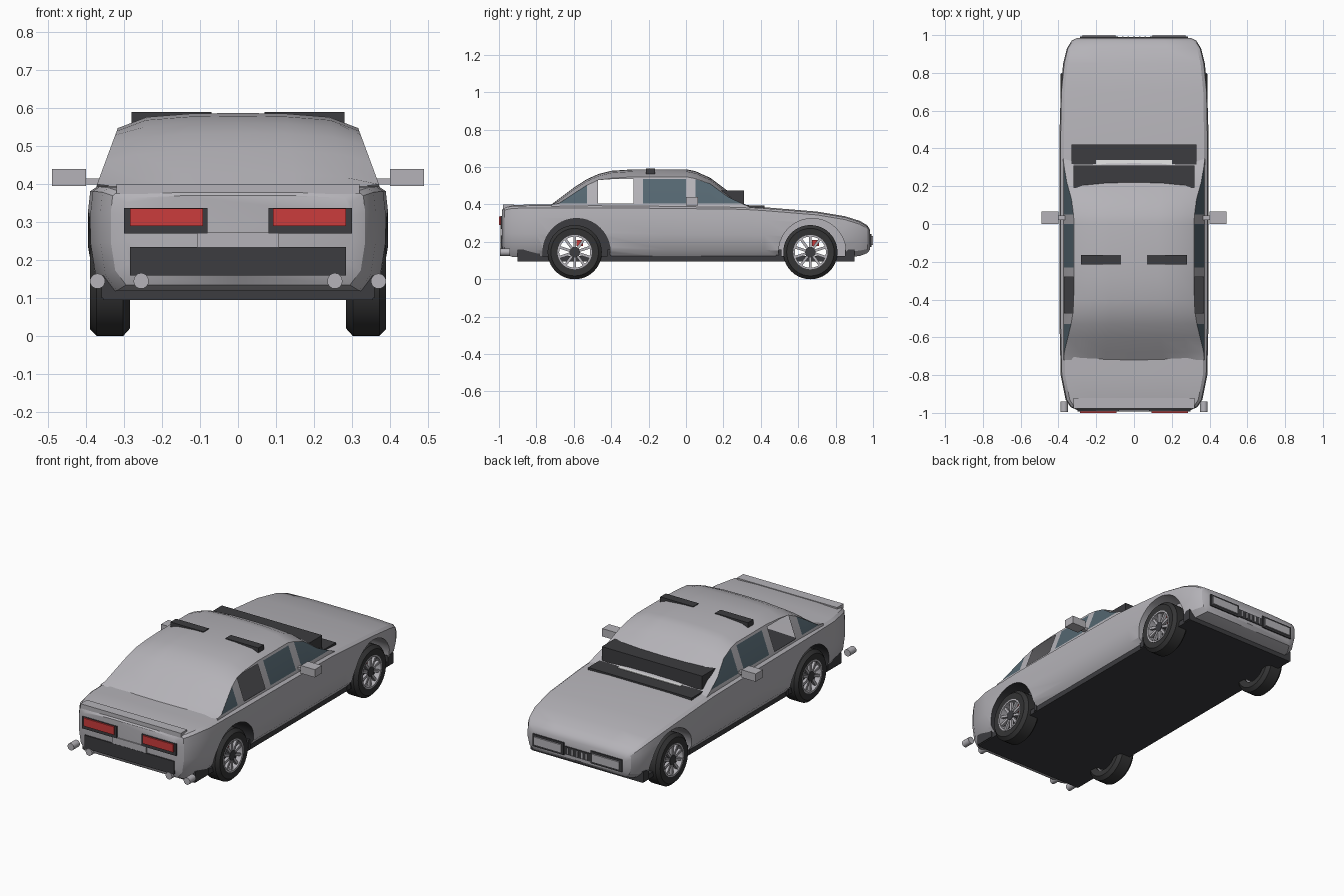
import bpy, bmesh, math
from mathutils import Matrix, Vector

if "Cube" in bpy.data.objects:
    bpy.data.objects.remove(bpy.data.objects["Cube"])


def material(name, *rgb):
    m = bpy.data.materials.new(name)
    m.use_nodes = True
    m.diffuse_color = (*rgb, 1)
    m.node_tree.nodes["Principled BSDF"].inputs["Base Color"].default_value = (*rgb, 1)
    return m


PAINT = material("silver paint", 0.46, 0.45, 0.48)
DARK = material("dark trim", 0.045, 0.045, 0.05)
TYRE = material("tyre rubber", 0.035, 0.035, 0.036)
GLASS = material("blue grey glass", 0.09, 0.135, 0.165)
RED = material("red", 0.6, 0.045, 0.045)
WHITE = material("white", 0.9, 0.9, 0.9)
SIDES = (("left", 1), ("right", -1))


def finish(name, bm, *mats, angle=30):
    bmesh.ops.remove_doubles(bm, verts=bm.verts, dist=0.0004)
    bmesh.ops.recalc_face_normals(bm, faces=bm.faces)
    me = bpy.data.meshes.new(name)
    bm.to_mesh(me)
    bm.free()
    for m in mats:
        me.materials.append(m)
    ob = bpy.data.objects.new(name, me)
    bpy.context.collection.objects.link(ob)
    smooth(ob, angle)
    return ob


def smooth(ob, angle):
    bpy.ops.object.select_all(action="DESELECT")
    ob.select_set(True)
    bpy.context.view_layer.objects.active = ob
    bpy.ops.object.shade_smooth_by_angle(angle=math.radians(angle))


def add_box(bm, lo, hi, matrix=Matrix()):
    lo, hi = Vector(lo), Vector(hi)
    scale = Matrix.Diagonal((*(hi - lo), 1))
    bmesh.ops.create_cube(bm, size=1, matrix=matrix @ Matrix.Translation((lo + hi) / 2) @ scale)


def box(name, mat, lo, hi):
    bm = bmesh.new()
    add_box(bm, lo, hi)
    return finish(name, bm, mat)


def pair(name, mat, lo, hi):
    for side, s in SIDES:
        xs = sorted((s * lo[0], s * hi[0]))
        box(f"{side}_{name}", mat, (xs[0], *lo[1:]), (xs[1], *hi[1:]))


def add_cylinder(bm, radius, start, end, segments=32):
    a, b = Vector(start), Vector(end)
    turn = (b - a).to_track_quat("Z", "Y").to_matrix().to_4x4()
    bmesh.ops.create_cone(bm, cap_ends=True, segments=segments, radius1=radius, radius2=radius,
                          depth=(b - a).length, matrix=Matrix.Translation((a + b) / 2) @ turn)


def loft(bm, sections, closed):
    rings = [[bm.verts.new(p) for p in s] for s in sections]
    n = len(rings[0])
    for a, b in zip(rings, rings[1:]):
        for i in range(n if closed else n - 1):
            j = (i + 1) % n
            bm.faces.new((a[i], a[j], b[j], b[i]))
    if closed:
        bm.faces.new(rings[0])
        bm.faces.new(rings[-1])


def mirrored(half, y):
    """Whole cross-section from a half one whose first point may sit on the centre line."""
    return [(x, y, z) for x, z in half] + [(-x, y, z) for x, z in reversed(half) if x > 0]


# Lower body: y, half width, top, bottom
STATIONS = [(-.985, .30, .37, .16), (-.97, .335, .388, .135), (-.93, .362, .397, .12),
            (-.8, .388, .40, .115), (-.5, .395, .40, .115), (-.1, .395, .397, .115),
            (.3, .395, .392, .115), (.42, .395, .385, .115), (.7, .39, .362, .115),
            (.85, .375, .337, .115), (.93, .355, .312, .125), (.97, .33, .288, .14),
            (.985, .30, .262, .16)]
bm = bmesh.new()
sections = []
for y, w, top, bot in STATIONS:
    h = top - bot
    half = [(0, bot), (.88 * w, bot), (.965 * w, bot + .15 * h), (w, bot + .45 * h),
            (w, bot + .75 * h), (.985 * w, top - .018), (.94 * w, top - .006), (.5 * w, top)]
    sections.append(mirrored(half, y))
loft(bm, sections, True)
bm.normal_update()
for f in bm.faces:
    c = f.calc_center_median()
    if -.6 < c.y < .2 and abs(c.x) < .33 and c.z > .38:
        f.material_index = 1                      # cabin floor
body = finish("body", bm, PAINT, DARK)

# Wheel arches and axle openings
WHEELS = (("rear", -.595), ("front", .665))


def cut(target, bm, mat):
    cutter = finish("arch_cutter", bm, mat)
    mod = target.modifiers.new("arch", "BOOLEAN")
    mod.object, mod.operation, mod.solver = cutter, "DIFFERENCE", "EXACT"
    mod.material_mode = "TRANSFER"
    bpy.context.view_layer.objects.active = target
    bpy.ops.object.modifier_apply(modifier=mod.name)
    bpy.data.objects.remove(cutter)


for label, y in WHEELS:
    for side, s in SIDES:
        bm = bmesh.new()
        add_cylinder(bm, .18, (s * .26, y + .01, .145), (s * .5, y + .01, .145), 40)
        cut(body, bm, DARK if label == "rear" else PAINT)
    bm = bmesh.new()
    add_cylinder(bm, .085, (-.3, y, .145), (.3, y, .145), 24)
    cut(body, bm, DARK)
smooth(body, 30)

# Cabin shell: y, roof height
ROOF = [(-.72, .40), (-.68, .43), (-.60, .49), (-.53, .535), (-.47, .562), (-.40, .58),
        (-.28, .588), (-.23, .588), (0, .588), (.05, .578), (.13, .542), (.22, .475),
        (.30, .41), (.345, .384)]


def side_x(z):
    return .375 - max(0, z - .39) * .37


bm = bmesh.new()
sections = []
for y, roof in ROOF:
    sill = min(.405, roof)
    top = max(sill, min(.535, roof - .032))
    edge = max(top, roof - .04)
    half = [(side_x(.38), .38), (side_x(sill), sill), (side_x(top), top), (side_x(edge), edge),
            (.76 * side_x(edge), roof - .011), (.4 * side_x(edge), roof - .002), (0, roof)]
    sections.append(mirrored(half, y))
loft(bm, sections, False)
bmesh.ops.remove_doubles(bm, verts=bm.verts, dist=.0004)
openings = []
for f in bm.faces:
    c = f.calc_center_median()
    zs = [v.co.z for v in f.verts]
    flank = all(abs(abs(v.co.x) - side_x(v.co.z)) < .001 for v in f.verts)
    if flank and min(zs) > .404 and max(zs) < .536 and max(zs) - min(zs) > .01:
        if -.47 < c.y < -.28:
            openings.append(f)
        elif -.68 < c.y < -.53 or -.23 < c.y < 0 or .05 < c.y < .30:
            f.material_index = 1
bmesh.ops.delete(bm, geom=openings, context="FACES")
finish("cabin", bm, PAINT, GLASS, angle=35)

# Underbody and splash guards
box("underbody", DARK, (-.355, -.9, .095), (.355, .9, .125))
for n, (a, b) in enumerate(((-.9, -.78), (-.42, -.4), (.48, .51), (.85, .9))):
    pair(f"splash_guard_{n}", DARK, (.30, a, .1), (.36, b, .16))

# Scuttle at the windscreen base
box("scuttle_box", DARK, (-.32, .19, .385), (.32, .31, .475))
box("scuttle_strip", DARK, (-.33, .315, .37), (.33, .42, .394))
box("scuttle_gap", WHITE, (-.2, .31, .385), (.2, .338, .397))

# Roof bars and door mirrors
pair("roof_bar", DARK, (.07, -.215, .562), (.28, -.165, .591))
pair("mirror", PAINT, (.40, 0, .395), (.49, .065, .44))
pair("mirror_stem", PAINT, (.365, .02, .40), (.405, .045, .415))

# Tail
box("tail_lip", PAINT, (-.32, -.978, .375), (.32, -.92, .401))
pair("tail_lamp_housing", DARK, (.08, -.992, .27), (.30, -.96, .338))
pair("tail_lamp", RED, (.092, -1.0, .29), (.285, -.985, .336))
box("tail_panel", DARK, (-.285, -.992, .16), (.285, -.96, .235))
box("number_plate", PAINT, (-.108, -.991, .235), (.108, -.97, .273))
for side, s in SIDES:
    for place, x in (("inner", .255), ("outer", .37)):
        bm = bmesh.new()
        add_cylinder(bm, .02, (s * x, -.995, .145), (s * x, -.94, .145), 20)
        finish(f"{side}_{place}_exhaust", bm, PAINT)

# Nose
pair("headlamp_housing", DARK, (.085, .95, .172), (.285, .992, .243))
pair("headlamp", PAINT, (.098, .98, .184), (.272, 1.0, .231))
box("grille", DARK, (-.085, .95, .178), (.085, .989, .225))
for i in range(5):
    x = (i - 2) * .03
    box(f"grille_slat_{i}", PAINT, (x - .004, .98, .185), (x + .004, .993, .218))


# Wheels
def lathe(name, mat, profile, s, y):
    bm = bmesh.new()
    steps = 40
    rings = []
    for k in range(steps):
        a = 2 * math.pi * k / steps
        rings.append([bm.verts.new((s * x, y + r * math.cos(a), .145 + r * math.sin(a)))
                      for r, x in profile])
    n = len(profile)
    for k in range(steps):
        a, b = rings[k], rings[(k + 1) % steps]
        for i in range(n):
            j = (i + 1) % n
            bm.faces.new((a[i], a[j], b[j], b[i]))
    return finish(name, bm, mat)


for label, y in WHEELS:
    for side, s in SIDES:
        tag = f"{label}_{side}"
        lathe(tag + "_tyre", TYRE, [(.09, .29), (.125, .285), (.145, .303), (.145, .372),
                                    (.127, .39), (.09, .386)], s, y)
        lathe(tag + "_rim", PAINT, [(.092, .30), (.092, .388), (.083, .388), (.083, .30)], s, y)
        bm = bmesh.new()
        for k in range(10):
            turn = Matrix.Translation((s * .372, y, .145)) @ Matrix.Rotation(k * math.pi / 5, 4, "X")
            add_box(bm, (-.008, -.007, .015), (.008, .007, .086), turn)
        finish(tag + "_spokes", bm, PAINT)
        bm = bmesh.new()
        add_cylinder(bm, .028, (s * .25, y, .145), (s * .383, y, .145), 20)
        finish(tag + "_hub", bm, DARK)
        xs = sorted((s * .32, s * .35))
        box(tag + "_caliper", RED, (xs[0], y + .01, .178), (xs[1], y + .045, .21))
